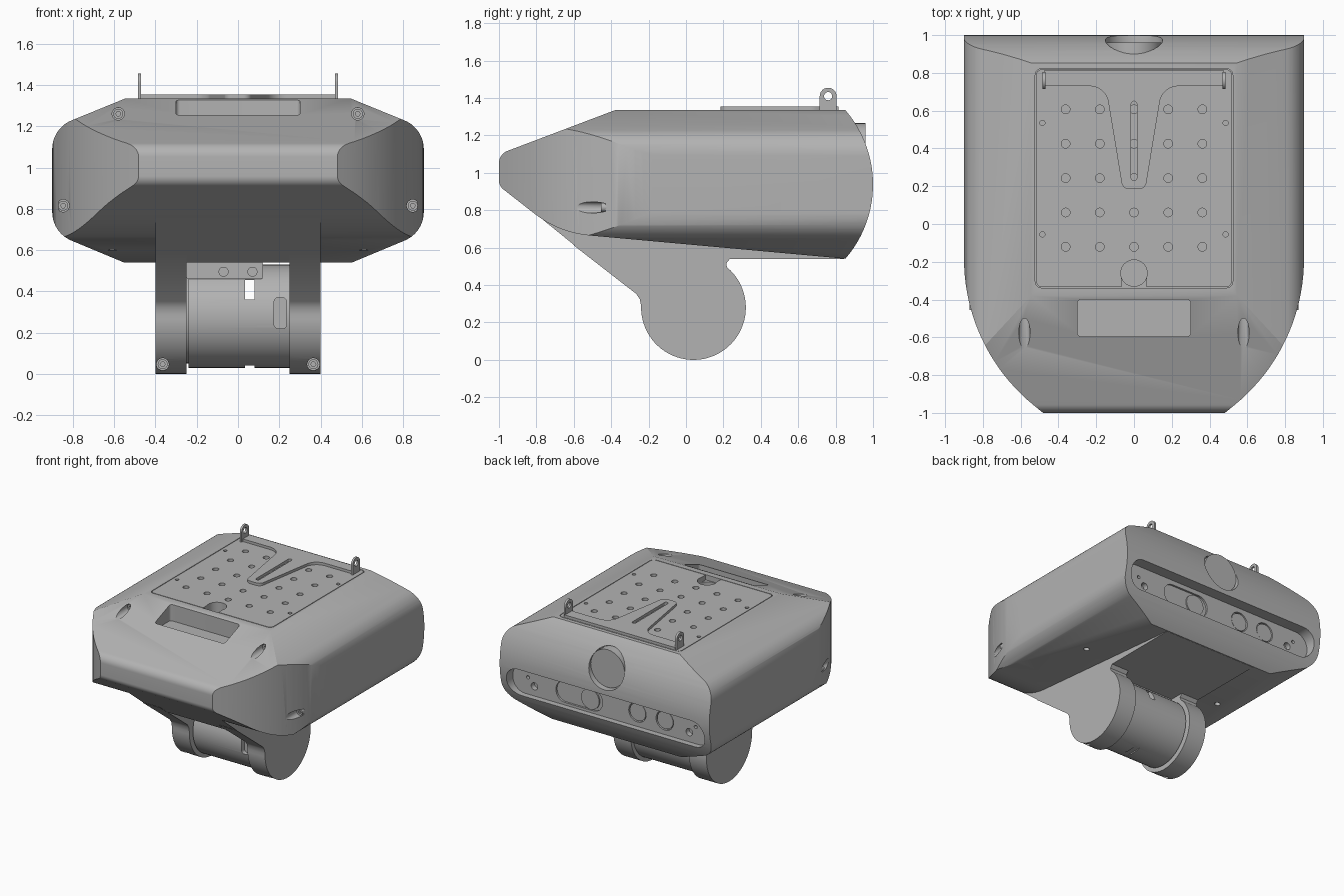
import bpy, bmesh, math
from mathutils import Vector

if "Cube" in bpy.data.objects:
    bpy.data.objects.remove(bpy.data.objects["Cube"])

grey = bpy.data.materials.new("plain_grey")
grey.use_nodes = True
GREY = (0.45, 0.45, 0.45, 1)
grey.diffuse_color = GREY
grey.node_tree.nodes["Principled BSDF"].inputs["Base Color"].default_value = GREY


def rounded(pts, steps=10):
    """Closed polygon of (a, b[, radius]) corners with rounded corners."""
    out = []
    for i, p in enumerate(pts):
        c = Vector(p[:2])
        r = p[2] if len(p) > 2 else 0
        if r == 0:
            out.append(c)
            continue
        u = (Vector(pts[i - 1][:2]) - c).normalized()
        v = (Vector(pts[(i + 1) % len(pts)][:2]) - c).normalized()
        half = u.angle(v) / 2
        mid = c + (u + v).normalized() * r / math.sin(half)
        a = c + u * r / math.tan(half) - mid
        b = c + v * r / math.tan(half) - mid
        sweep = a.angle(b)
        for k in range(steps + 1):
            t = k / steps
            out.append(mid + (a * math.sin((1 - t) * sweep) + b * math.sin(t * sweep)) / math.sin(sweep))
    return out


def arc(a, b, r, start=0, end=360, n=32):
    full = end - start == 360
    angles = [math.radians(start + (end - start) * k / (n if full else n - 1)) for k in range(n)]
    return [(a + r * math.cos(t), b + r * math.sin(t)) for t in angles]


def rect(a0, a1, b0, b1, r=0):
    return rounded([(a0, b0, r), (a1, b0, r), (a1, b1, r), (a0, b1, r)], 8)


def mirrored(pts):
    """Closes a right-hand half outline across the middle."""
    return list(pts) + [(-p[0], *p[1:]) for p in reversed(pts)]


def prism(name, pts, axis, lo, hi):
    """Extrudes an outline along an axis."""
    place = {"x": lambda p, d: (d, p[0], p[1]),
             "y": lambda p, d: (p[0], d, p[1]),
             "z": lambda p, d: (p[0], p[1], d)}[axis]
    bm = bmesh.new()
    face = bm.faces.new([bm.verts.new(place(p, lo)) for p in pts])
    ext = bmesh.ops.extrude_face_region(bm, geom=[face])
    shift = Vector(place((0, 0), hi - lo))
    bmesh.ops.translate(bm, vec=shift, verts=[g for g in ext["geom"] if isinstance(g, bmesh.types.BMVert)])
    bmesh.ops.recalc_face_normals(bm, faces=bm.faces)
    mesh = bpy.data.meshes.new(name)
    bm.to_mesh(mesh)
    bm.free()
    mesh.materials.append(grey)
    obj = bpy.data.objects.new(name, mesh)
    bpy.context.collection.objects.link(obj)
    return obj


def combine(obj, tool, op="DIFFERENCE"):
    mod = obj.modifiers.new("bool", "BOOLEAN")
    mod.operation, mod.solver, mod.object = op, "EXACT", tool
    bpy.context.view_layer.objects.active = obj
    bpy.ops.object.modifier_apply(modifier=mod.name)
    bpy.data.objects.remove(tool)


def cut(obj, pts, axis, lo, hi):
    combine(obj, prism("cutter", pts, axis, lo, hi))


TOP = 1.335

# Body shell: side, front and plan outlines intersected
side = [(-1, 0.93, 0.06), (-1, 1.1, 0.07), (-0.38, TOP)]
side += arc(0.392, 0.938, 0.608, 40.8, -40.8, 24)
side += [(-0.68, 0.68, 0.55)]
body = prism("body", rounded(side), "x", -1.1, 1.1)
front = mirrored([(0.54, 0.535), (0.9, 0.685, 0.15), (0.9, 1.19, 0.15), (0.54, 1.337)])
combine(body, prism("front_outline", rounded(front, 14), "y", -1.2, 1.2), "INTERSECT")
plan = mirrored([(0.48, -1.001), (0.9, -0.66, 1.0), (0.9, 1.1)])
combine(body, prism("plan_outline", rounded(plan, 20), "z", 0.2, 1.6), "INTERSECT")

# Recesses in the shell: lid, handle window, rear port, sensor slot
cut(body, rect(-0.523, 0.523, -0.338, 0.823, 0.035), "z", TOP - 0.04, 1.5)
cut(body, rect(-0.3, 0.3, -0.595, -0.4, 0.02), "z", 1.2, 1.5)
cut(body, arc(0, 1.12, 0.152), "y", 0.89, 1.2)
cut(body, rect(-0.85, 0.85, 0.71, 0.93, 0.105), "y", 0.91, 1.2)
cut(body, arc(0, -0.26, 0.07), "z", 1.2, 1.5)

# Sensor bar details inside the slot
cut(body, rect(0.08, 0.48, 0.73, 0.895, 0.08), "y", 0.895, 1)
prism("main_lens", arc(0.19, 0.81, 0.078), "y", 0.88, 0.905)
for x in (-0.22, -0.455):
    cut(body, arc(x, 0.82, 0.075), "y", 0.89, 1)
    prism("small_lens", arc(x, 0.82, 0.068), "y", 0.88, 0.905)
for s in (-1, 1):
    cut(body, arc(s * 0.665, 0.785, 0.028, n=20), "y", 0.87, 1)
    cut(body, arc(s * 0.72, 0.84, 0.013, n=12), "y", 0.88, 1)
    # Drain holes underneath
    cut(body, arc(s * 0.61, 0.2, 0.022, n=16), "z", 0.4, 0.64)


def screw(holder, x, z, floor):
    """Counterbored hole along y with a socket-head screw in it."""
    cut(holder, arc(x, z, 0.03, n=24), "y", -1.2, floor)
    head = prism("screw", arc(x, z, 0.024, n=24), "y", floor - 0.025, floor + 0.01)
    cut(head, arc(x, z, 0.012, n=6), "y", floor - 0.1, floor - 0.008)


for s in (-1, 1):
    screw(body, s * 0.58, 1.26, -0.47)
    screw(body, s * 0.847, 0.815, -0.43)

# Rear port cap
prism("rear_port_cap", arc(0, 1.12, 0.146, n=40), "y", 0.87, 0.96)

# Lid panel with its grid of holes
lid = prism("lid_panel", rect(-0.518, 0.518, -0.333, 0.818, 0.03), "z", TOP - 0.04, TOP)
for col in range(-2, 3):
    for row in range(5):
        cut(lid, arc(col * 0.181, 0.607 - row * 0.182, 0.023, n=20), "z", 1.2, 1.5)
for s in (-1, 1):
    for y in (0.535, -0.055):
        cut(lid, arc(s * 0.485, y, 0.014, n=12), "z", 1.2, 1.5)
cut(lid, arc(0, -0.26, 0.07), "z", 1.2, 1.5)
cut(lid, rect(-0.066, 0.066, -0.4, -0.28), "z", 1.2, 1.5)

# Top bracket: tapered tongue, cross bar and upright eyelets
tongue = mirrored([(0.06, 0.185, 0.04), (0.15, 0.73, 0.1), (0.475, 0.73), (0.475, 0.815)])
bracket = prism("top_bracket", rounded(tongue), "z", TOP - 0.005, TOP + 0.02)
cut(bracket, rect(-0.015, 0.015, 0.23, 0.65, 0.0145), "z", 1.2, 1.5)
for s in (-1, 1):
    ear = [(0.715, TOP), (0.805, TOP)] + arc(0.76, 1.41, 0.045, 0, 180, 16)
    eyelet = prism("bracket_eyelet", ear, "x", s * 0.477 - 0.008, s * 0.477 + 0.008)
    cut(eyelet, arc(0.76, 1.41, 0.022, n=20), "x", -1, 1)

# Neck block under the body
neck = [(-0.84, 0.81), (-0.507, 0.54), (0.845, 0.54), (0.845, 0.8), (-0.6, 1.0)]
prism("neck_block", neck, "x", -0.4, 0.4)

# Pivot arms with round ends
AY, AZ = 0.04, 0.28
arm_outline = [(-0.6, 0.612), (-0.265, 0.352), (-0.247, 0.325)] + arc(AY, AZ, 0.28, 178, 410, 48)
arm_outline += [(0.215, 0.515), (0.235, 0.541), (0.235, 0.6)]
for s in (-1, 1):
    arm = prism("pivot_arm", arm_outline, "x", min(s * 0.25, s * 0.4), max(s * 0.25, s * 0.4))
    screw(arm, s * 0.365, 0.047, -0.04)

# Motor between the arms, with clamp plate and cable openings
motor = prism("motor", arc(AY, AZ, 0.25, n=56), "x", -0.24, 0.255)
cut(motor, rect(0.035, 0.08, 0.36, 0.455), "y", -1, 1)
cut(motor, rect(0.035, 0.08, -0.1, 0.04), "y", -1, 1)
cut(motor, rect(0.175, 0.235, 0.22, 0.37, 0.02), "y", -1, -0.17)
prism("motor_shaft", arc(AY, AZ, 0.23, n=40), "x", -0.255, -0.235)
clamp = prism("motor_clamp", rect(-0.25, 0.12, 0.46, 0.545, 0.01), "y", -0.16, 0.12)
for x in (-0.07, 0.07):
    cut(clamp, arc(x, 0.495, 0.022, n=20), "y", -0.3, -0.13)

# Smooth shading with crisp edges
for obj in bpy.data.objects:
    obj.select_set(obj.type == "MESH")
bpy.context.view_layer.objects.active = body
bpy.ops.object.shade_smooth_by_angle(angle=math.radians(28))
